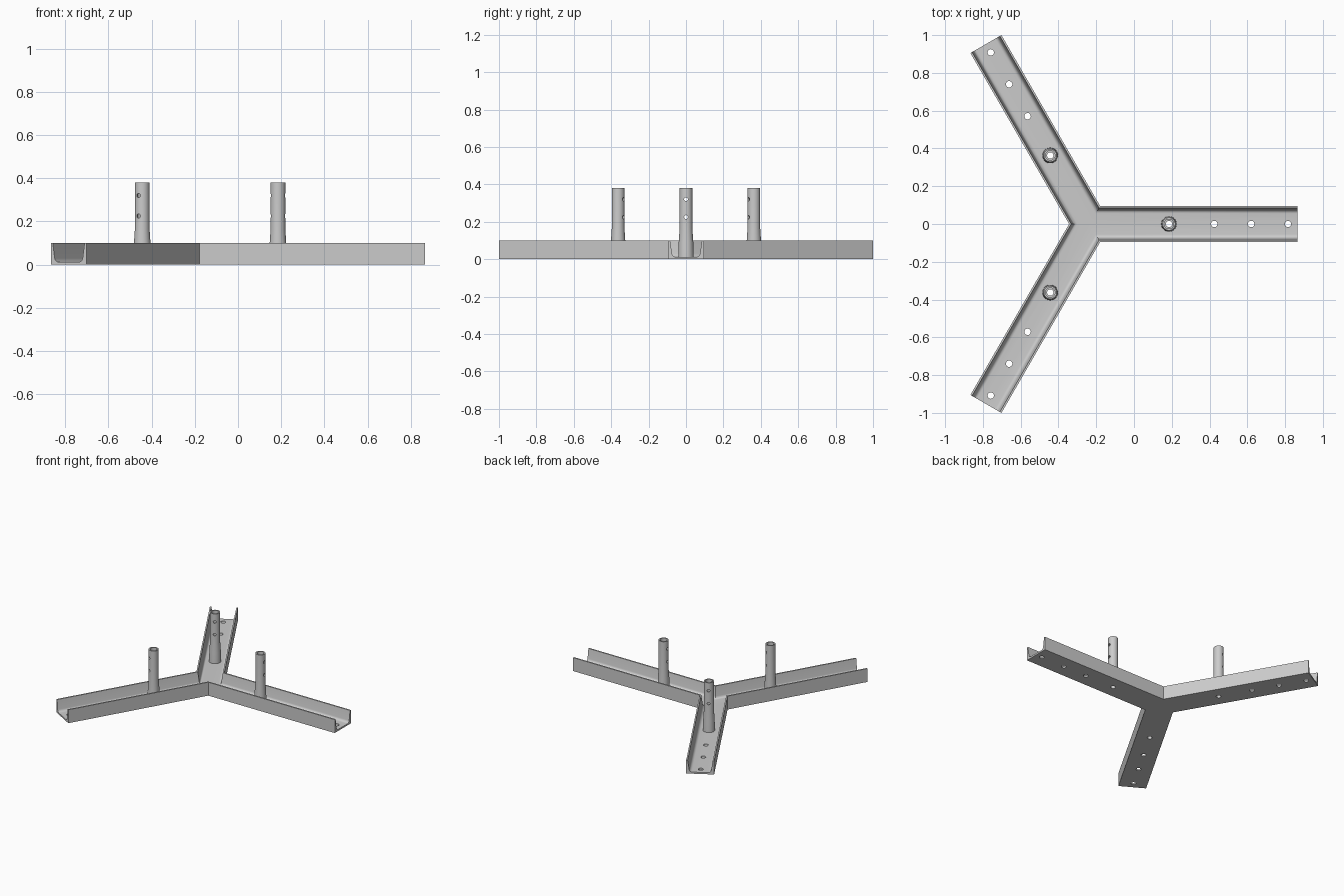
import bpy, bmesh
from math import pi, cos, sin, sqrt, radians
from mathutils import Matrix, Vector

if "Cube" in bpy.data.objects:
    bpy.data.objects.remove(bpy.data.objects["Cube"])

CX, L, W, H, FLOOR = -0.234, 1.1, 0.095, 0.1, 0.012
POST_AT = 0.419                       # post distance from the hub
ANGLES = [0, 2 * pi / 3, 4 * pi / 3]


def arm_matrix(a):
    return Matrix.Translation((CX, 0, 0)) @ Matrix.Rotation(a, 4, 'Z')


def make_object(name, bm):
    bmesh.ops.recalc_face_normals(bm, faces=bm.faces)
    me = bpy.data.meshes.new(name)
    bm.to_mesh(me)
    bm.free()
    ob = bpy.data.objects.new(name, me)
    bpy.context.collection.objects.link(ob)
    return ob


def finish(ob, cutter_bm):
    """Cut the holes and shade."""
    cutter = make_object(ob.name + "_cutter", cutter_bm)
    cutter.hide_render = True
    mod = ob.modifiers.new("holes", 'BOOLEAN')
    mod.operation, mod.solver, mod.object = 'DIFFERENCE', 'EXACT', cutter
    bpy.ops.object.select_all(action='DESELECT')
    bpy.context.view_layer.objects.active = ob
    ob.select_set(True)
    bpy.ops.object.modifier_apply(modifier=mod.name)
    bpy.data.objects.remove(cutter)
    bpy.ops.object.shade_smooth_by_angle(angle=radians(30))


def cylinder(bm, r, depth, mat, seg=24):
    bmesh.ops.create_cone(bm, cap_ends=True, segments=seg, radius1=r, radius2=r,
                          depth=depth, matrix=mat)


# Channel section (offset across the arm, height): tapered flanges, filleted root
R = 0.02
fillet = [(0.075 - R + R * sin(t), FLOOR + R - R * cos(t))
          for t in [radians(x) for x in (0, 17, 34, 51, 68, 83)]]
half = [(W, 0), (W, H), (0.085, H)] + fillet[::-1]
section = [(0, 0)] + half + [(0, FLOOR)] + [(-v, z) for v, z in reversed(half)]

# Three-armed channel frame, mitred together at the hub
bm = bmesh.new()
for a in ANGLES:
    m = arm_matrix(a)
    inner = [bm.verts.new(m @ Vector((abs(v) / sqrt(3), v, z))) for v, z in section]
    outer = [bm.verts.new(m @ Vector((L, v, z))) for v, z in section]
    n = len(section)
    for i in range(n):
        j = (i + 1) % n
        bm.faces.new((inner[i], inner[j], outer[j], outer[i]))
    bm.faces.new(outer)
bmesh.ops.remove_doubles(bm, verts=bm.verts, dist=1e-4)
frame = make_object("channel_frame", bm)

# Bolt holes through the floor, including one under each post
cut = bmesh.new()
for a in ANGLES:
    for d in (POST_AT, 0.659, 0.854, 1.049):
        cylinder(cut, 0.017, 0.1, arm_matrix(a) @ Matrix.Translation((d, 0, 0)))
finish(frame, cut)

# Hollow posts with a flared foot and two cross holes along the arm
post_profile = [(0.025, FLOOR), (0.041, FLOOR), (0.039, 0.09), (0.034, 0.165),
                (0.034, 0.38), (0.025, 0.38)]
SEG = 40
for k, a in enumerate(ANGLES):
    m = arm_matrix(a) @ Matrix.Translation((POST_AT, 0, 0))
    bm = bmesh.new()
    rings = [[bm.verts.new(m @ Vector((r * cos(2 * pi * s / SEG), r * sin(2 * pi * s / SEG), z)))
              for s in range(SEG)] for r, z in post_profile]
    for i, ring in enumerate(rings):
        nxt = rings[(i + 1) % len(rings)]
        for s in range(SEG):
            t = (s + 1) % SEG
            bm.faces.new((ring[s], ring[t], nxt[t], nxt[s]))
    post = make_object(f"post_{k + 1}", bm)
    cut = bmesh.new()
    for z in (0.225, 0.32):
        cylinder(cut, 0.01, 0.12,
                 m @ Matrix.Translation((0, 0, z)) @ Matrix.Rotation(pi / 2, 4, 'Y'), 20)
    finish(post, cut)
